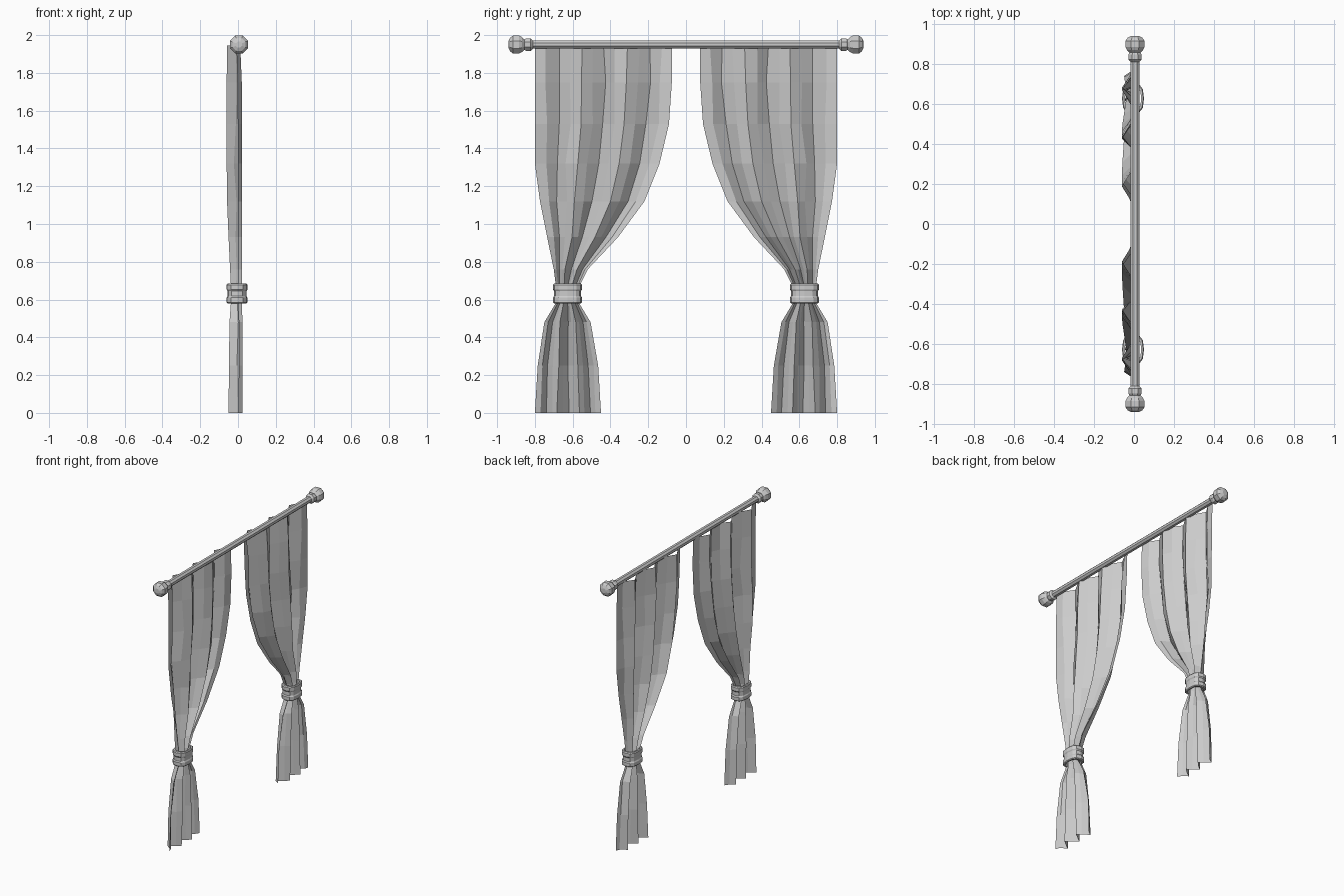
import bpy, bmesh, math, random

random.seed(4)
if "Cube" in bpy.data.objects:
    bpy.data.objects.remove(bpy.data.objects["Cube"])

grey = bpy.data.materials.new("plain grey")
grey.use_nodes = True
colour = (0.6, 0.6, 0.6, 1)
grey.diffuse_color = colour
grey.node_tree.nodes["Principled BSDF"].inputs["Base Color"].default_value = colour


def grid_object(name, rows, closed=False, caps=False):
    """Skin a list of equal-length point rows with quads."""
    bm = bmesh.new()
    vs = [[bm.verts.new(p) for p in row] for row in rows]
    n = len(vs[0])
    for a, b in zip(vs, vs[1:]):
        for i in range(n if closed else n - 1):
            j = (i + 1) % n
            bm.faces.new((a[i], a[j], b[j], b[i]))
    if caps:
        bm.faces.new(vs[0])
        bm.faces.new(vs[-1])
    bmesh.ops.recalc_face_normals(bm, faces=bm.faces)
    mesh = bpy.data.meshes.new(name)
    bm.to_mesh(mesh)
    bm.free()
    mesh.materials.append(grey)
    ob = bpy.data.objects.new(name, mesh)
    bpy.context.collection.objects.link(ob)
    return ob


def lathe_y(name, profile, side=1, sides=8):
    """Turn (y, radius) points around the rod axis."""
    rows = []
    for y, r in profile:
        angles = [math.tau * (i + 0.5) / sides for i in range(sides)]
        rows.append([(0.005 + r * math.cos(a), side * y, 1.95 + r * math.sin(a)) for a in angles])
    return grid_object(name, rows, closed=True, caps=True)


# Curtain outline: height, inner edge, outer edge, back x, front x
OUTLINE = [
    (1.945, 0.075, 0.80, -0.058, 0.012), (1.75, 0.075, 0.80, -0.06, 0.02),
    (1.53, 0.09, 0.80, -0.06, 0.022), (1.32, 0.14, 0.80, -0.06, 0.022),
    (1.12, 0.22, 0.773, -0.058, 0.022), (0.93, 0.36, 0.735, -0.05, 0.022),
    (0.76, 0.52, 0.70, -0.042, 0.022), (0.68, 0.56, 0.69, -0.038, 0.02),
    (0.58, 0.565, 0.69, -0.038, 0.02), (0.48, 0.505, 0.75, -0.045, 0.024),
    (0.25, 0.465, 0.785, -0.048, 0.025), (0.0, 0.45, 0.80, -0.05, 0.025),
]
BANDS = 6


def curtain_rows():
    rows = []
    for z, inner, outer, back, front in OUTLINE:
        row = []
        for i in range(2 * BANDS + 1):
            t = i / (2 * BANDS)
            # ridges alternate front and back, with a slightly bowed middle
            depth = (0.5 + 0.5 * math.cos(math.pi * i / 2)) if i % 2 == 0 else random.uniform(0.45, 0.68)
            if i in (0, 2 * BANDS):
                depth = 0.75
            wobble = 0 if i in (0, 2 * BANDS) else random.uniform(-0.012, 0.012)
            y = inner + (outer - inner) * (t * 0.97 + 0.03 * t * t + wobble)
            row.append((back + (front - back) * depth, y, z))
        rows.append(row)
    return rows


def tie_rows():
    # Closed cross-section: two rolled rims with a recessed band between
    section = [(0.58, 0.92), (0.585, 1.0), (0.61, 1.0), (0.618, 0.92), (0.645, 0.92),
               (0.653, 1.0), (0.678, 1.0), (0.684, 0.92), (0.684, 0.75), (0.58, 0.75), (0.58, 0.92)]
    rows = []
    for z, s in section:
        row = []
        for i in range(12):
            a = math.tau * i / 12
            c, d = math.cos(a), math.sin(a)
            # Squarish oval loop
            x = math.copysign(abs(c) ** 0.8, c) * 0.055 * s - 0.005
            y = math.copysign(abs(d) ** 0.7, d) * 0.077 * s + 0.627
            row.append((x, y, z))
        rows.append(row)
    return rows


def flip(rows, side):
    return [[(x, side * y, z) for x, y, z in row] for row in rows]


# Rod
lathe_y("rod", [(-0.83, 0.023), (0.83, 0.023)])

# Finial profile: collar, neck and knob
KNOB = [(0.81, 0.023), (0.822, 0.036), (0.846, 0.036), (0.856, 0.03), (0.868, 0.043),
        (0.885, 0.052), (0.915, 0.052), (0.932, 0.038), (0.94, 0.018)]

cloth, ties = curtain_rows(), tie_rows()
for label, side in (("back", 1), ("front", -1)):
    lathe_y(label + "_finial", KNOB, side)
    grid_object(label + "_curtain", flip(cloth, side))
    grid_object(label + "_tie_band", flip(ties, side), closed=True)
